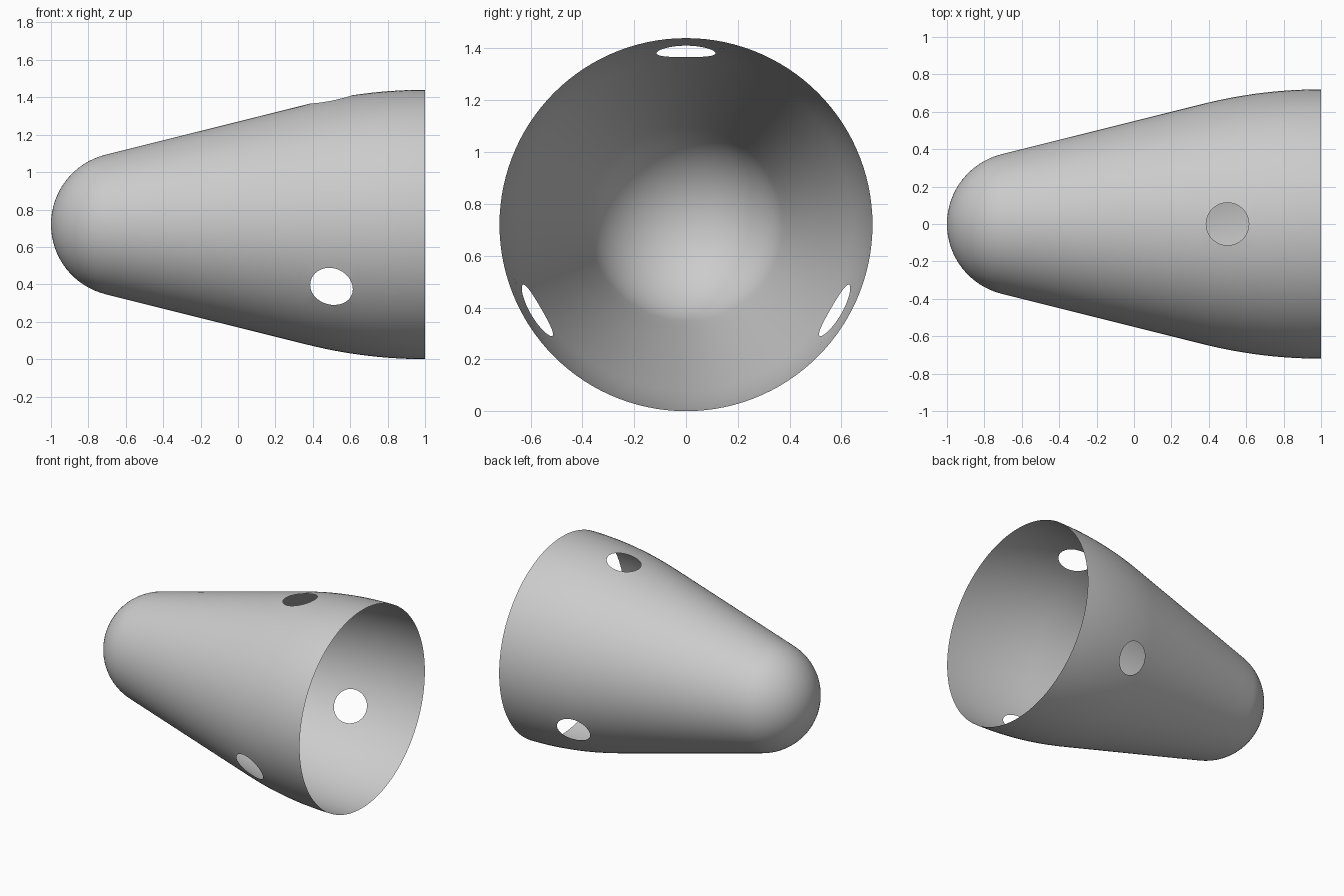
import bpy, bmesh
from math import sin, cos, pi, tau, sqrt, atan
from mathutils import Vector

if "Cube" in bpy.data.objects:
    bpy.data.objects.remove(bpy.data.objects["Cube"])

RIM = 0.72            # radius of the open end, also the axis height
SLOPE, MID = 0.25, 0.55
TILT = atan(SLOPE)
NOSE = 0.384          # nose sphere radius
NOSE_END = NOSE - 1 - NOSE * sin(TILT)
FLARE = 0.37          # where the cone begins to curve into the rim
BEND = (1 - FLARE) / sin(TILT)
SEGS = 120
HOLE_R, HOLE_X, HALF = 0.114, 0.5, 5


def radius(x):
    """Shell radius: round nose, straight cone, curved skirt."""
    if x < NOSE_END:
        return sqrt(max(0, NOSE ** 2 - (x + 1 - NOSE) ** 2))
    if x < FLARE:
        return MID + SLOPE * x
    return RIM - BEND + sqrt(BEND ** 2 - (1 - x) ** 2)


def span(a, b, n):
    return [a + (b - a) * i / n for i in range(n)]


# Stations along the axis, with an even block around the holes
nose = [NOSE - 1 - NOSE * cos(t) for t in span(0, pi / 2 - TILT, 16)]
lead = nose + span(NOSE_END, HOLE_X - 0.16, 10)
stations = lead + span(HOLE_X - 0.16, HOLE_X + 0.16, 2 * HALF)
stations += span(HOLE_X + 0.16, 1, 8) + [1]
first = len(lead)

# Shell of revolution, leaving out a square block of faces per hole
bm = bmesh.new()
rings = []
for x in stations:
    r = radius(x)
    rings.append([bm.verts.new((x, r * cos(tau * k / SEGS), RIM + r * sin(tau * k / SEGS)))
                  for k in range(SEGS)])

hole_segs = [SEGS // 4 + i * SEGS // 3 for i in range(3)]


def in_block(i, k):
    return first <= i < first + 2 * HALF and any(h - HALF <= k < h + HALF for h in hole_segs)


for i in range(len(rings) - 1):
    for k in range(SEGS):
        if not in_block(i, k):
            n = (k + 1) % SEGS
            bm.faces.new((rings[i][k], rings[i + 1][k], rings[i + 1][n], rings[i][n]))

# Fill each block with two rings of faces running to a round hole
for h in hole_segs:
    a = tau * h / SEGS
    out, side = Vector((0, cos(a), sin(a))), Vector((0, -sin(a), cos(a)))
    axis = Vector((0, 0, RIM))
    lo, hi = first, first + 2 * HALF
    steps = range(2 * HALF)
    loop = [rings[lo + j][h - HALF] for j in steps]
    loop += [rings[hi][h - HALF + j] for j in steps]
    loop += [rings[hi - j][h + HALF] for j in steps]
    loop += [rings[lo][h + HALF - j] for j in steps]
    outline = [Vector((v.co.x - HOLE_X, (v.co - axis).dot(side))) for v in loop]
    for blend in (0.5, 1):
        inner = []
        for p in outline:
            q = p.lerp(p.normalized() * HOLE_R, blend)
            x = HOLE_X + q.x
            depth = sqrt(radius(x) ** 2 - q.y ** 2)
            inner.append(bm.verts.new(Vector((x, 0, RIM)) + out * depth + side * q.y))
        for j in range(len(loop)):
            n = (j + 1) % len(loop)
            bm.faces.new((loop[j], loop[n], inner[n], inner[j]))
        loop = inner

bmesh.ops.remove_doubles(bm, verts=bm.verts[:], dist=0.0001)
bmesh.ops.delete(bm, geom=[v for v in bm.verts if not v.link_faces], context="VERTS")
bmesh.ops.recalc_face_normals(bm, faces=bm.faces[:])
# Make the outside the front side
bm.faces.ensure_lookup_table()
if min(bm.faces, key=lambda f: f.calc_center_median().x).normal.x > 0:
    bmesh.ops.reverse_faces(bm, faces=bm.faces[:])
for f in bm.faces:
    f.smooth = True

mesh = bpy.data.meshes.new("shell")
bm.to_mesh(mesh)
bm.free()
shell = bpy.data.objects.new("shell", mesh)
bpy.context.collection.objects.link(shell)

# Plain grey material
grey = bpy.data.materials.new("light grey")
grey.use_nodes = True
colour = (0.6, 0.6, 0.6, 1)
grey.diffuse_color = colour
grey.node_tree.nodes["Principled BSDF"].inputs["Base Color"].default_value = colour
mesh.materials.append(grey)
